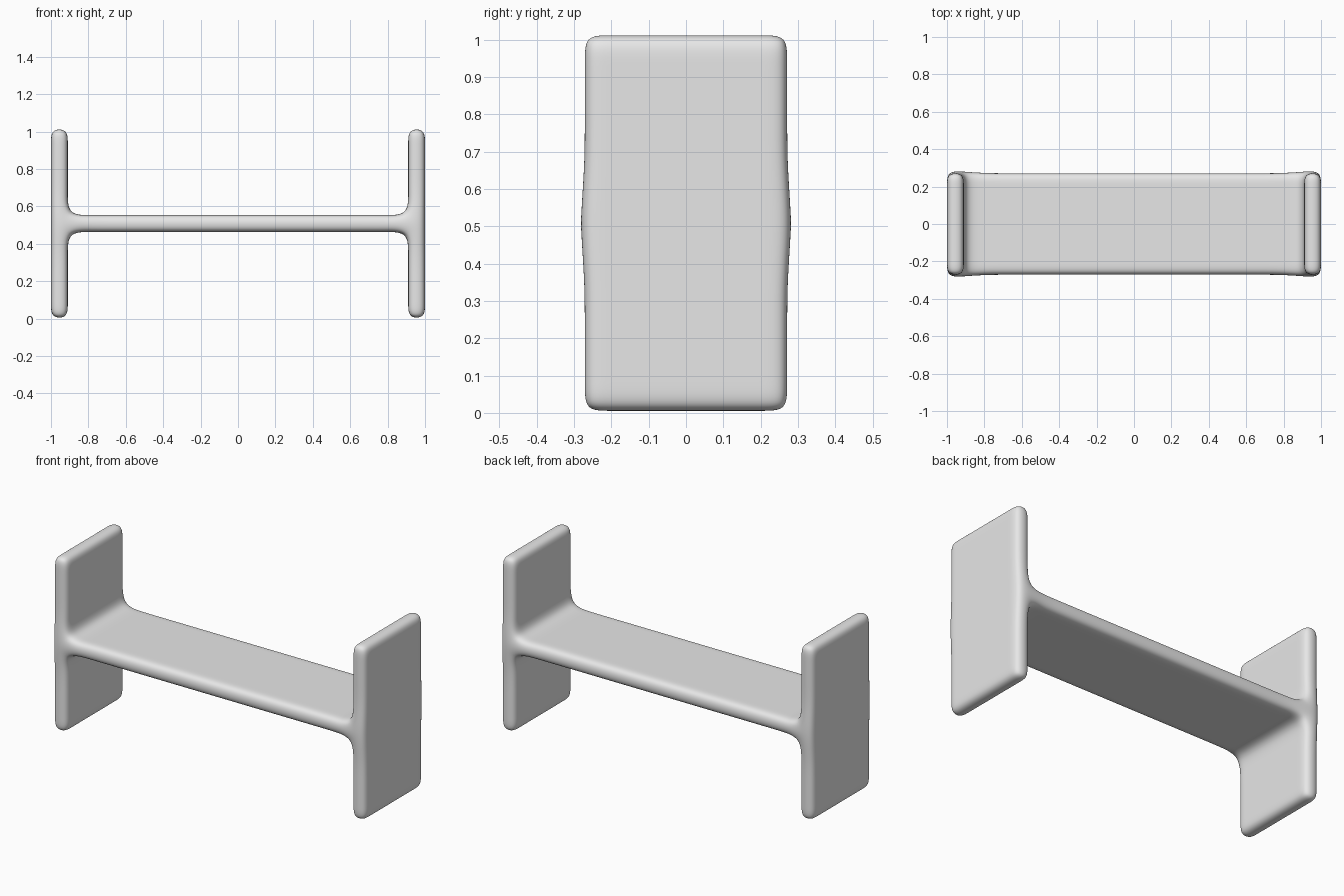
import bpy
import bmesh

cube = bpy.data.objects.get("Cube")
if cube:
    bpy.data.objects.remove(cube, do_unlink=True)

MID_Z = 0.5085   # height of the deck centre
DECK = 0.045     # half thickness of the deck
FILLET = 0.12    # loop spacing around the inner corners


def mirrored(values):
    """Ascending list holding every value and its negative."""
    return sorted({s * v for v in values for s in (-1, 1)})


# Loop positions along each axis of the control cage
INNER = 0.91
xs = mirrored([1.0, INNER, INNER - FILLET, INNER - 2 * FILLET, 0.3])
zs = mirrored([0.506, 0.43, 0.29, DECK + FILLET, DECK])
ys = mirrored([0.274, 0.205, 0.1])

bm = bmesh.new()
cache = {}


def vert(x, y, z):
    """Shared cage vertex, flared slightly where deck and panel meet."""
    key = (x, y, z)
    if key not in cache:
        joint = abs(x) >= INNER and abs(z) <= DECK and abs(y) == ys[-1]
        cache[key] = bm.verts.new((x, y * (1.033 if joint else 1), z + MID_Z))
    return cache[key]


# H-shaped profile: full-height end columns joined by the thin middle row
cells = []
for x0, x1 in zip(xs, xs[1:]):
    for z0, z1 in zip(zs, zs[1:]):
        if x1 <= -INNER or x0 >= INNER or (z0 >= -DECK and z1 <= DECK):
            cells.append([(x0, z0), (x1, z0), (x1, z1), (x0, z1)])

# Front and back caps
for corners in cells:
    for y in (ys[0], ys[-1]):
        bm.faces.new([vert(x, y, z) for x, z in corners])

# Walls along the outline of the profile
edges = [(c[i], c[(i + 1) % 4]) for c in cells for i in range(4)]
edge_set = set(edges)
for a, b in edges:
    if (b, a) not in edge_set:
        for y0, y1 in zip(ys, ys[1:]):
            bm.faces.new([vert(a[0], y0, a[1]), vert(b[0], y0, b[1]),
                          vert(b[0], y1, b[1]), vert(a[0], y1, a[1])])

bmesh.ops.recalc_face_normals(bm, faces=bm.faces)
for face in bm.faces:
    face.smooth = True
mesh = bpy.data.meshes.new("bench_body")
bm.to_mesh(mesh)
bm.free()

bench = bpy.data.objects.new("bench_body", mesh)
bpy.context.collection.objects.link(bench)

# Rounded skin
subsurf = bench.modifiers.new("rounding", 'SUBSURF')
subsurf.levels = subsurf.render_levels = 3

# Plain light grey
grey = bpy.data.materials.new("light_grey")
grey.use_nodes = True
colour = (0.8, 0.8, 0.8, 1)
grey.diffuse_color = colour
grey.node_tree.nodes["Principled BSDF"].inputs["Base Color"].default_value = colour
mesh.materials.append(grey)
